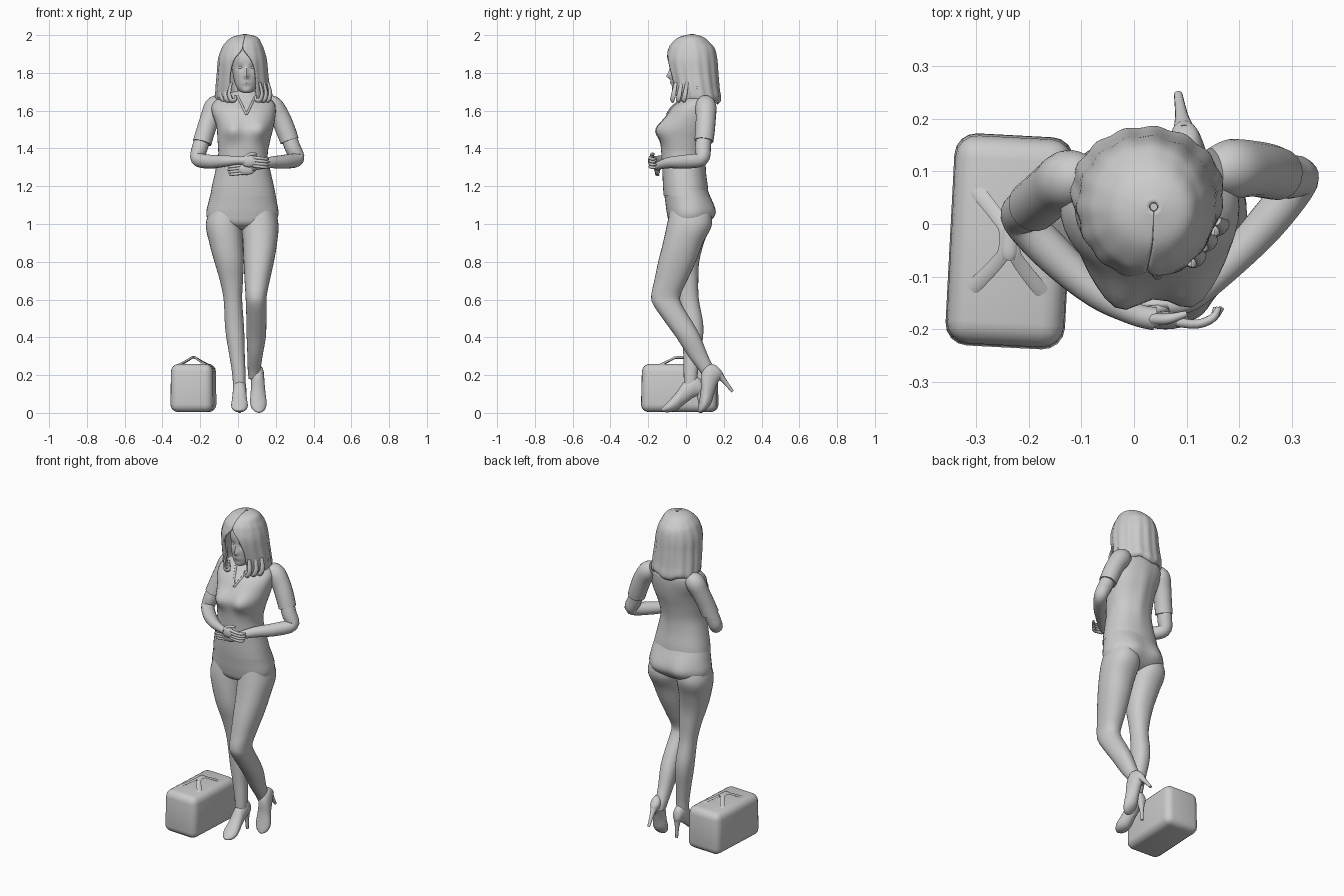
import bpy, bmesh, math
from mathutils import Vector, Matrix

V = Vector


def spline(rows, k=5):
    # Catmull-Rom interpolation of equal-length number rows
    out = []
    for i in range(len(rows) - 1):
        a, b = rows[max(i - 1, 0)], rows[i]
        c, d = rows[i + 1], rows[min(i + 2, len(rows) - 1)]
        for j in range(k):
            t = j / k
            out.append([0.5 * (2*q + (r - p)*t + (2*p - 5*q + 4*r - s)*t*t + (3*q - p - 3*r + s)*t**3)
                        for p, q, r, s in zip(a, b, c, d)])
    return out + [list(rows[-1])]


def skin(name, rings, closed=True, angle=50):
    # bridge rings of points into one smooth surface
    bm = bmesh.new()
    vs = [[bm.verts.new(p) for p in ring] for ring in rings]
    n = len(vs[0])
    for a, b in zip(vs, vs[1:]):
        for i in range(n if closed else n - 1):
            j = (i + 1) % n
            bm.faces.new((a[i], a[j], b[j], b[i]))
    if closed:
        bm.faces.new(vs[0])
        bm.faces.new(vs[-1])
    return finish(name, bm, angle)


def finish(name, bm, angle=50):
    bmesh.ops.recalc_face_normals(bm, faces=bm.faces)
    me = bpy.data.meshes.new(name)
    bm.to_mesh(me)
    bm.free()
    me.shade_smooth()
    me.set_sharp_from_angle(angle=math.radians(angle))
    ob = bpy.data.objects.new(name, me)
    bpy.context.collection.objects.link(ob)
    return ob


def body(name, rows, n=32, bumps=()):
    # horizontal oval sections (z, x0, x1, y0, y1); bumps (x, z, sx, sz, amount, side) push y
    rings = []
    for z, x0, x1, y0, y1 in spline(rows):
        ring = []
        for i in range(n):
            a = 2 * math.pi * i / n
            s, c = math.sin(a), math.cos(a)
            x = (x0 + x1)/2 + (x1 - x0)/2 * math.copysign(abs(s)**0.9, s)
            y = (y0 + y1)/2 - (y1 - y0)/2 * math.copysign(abs(c)**0.9, c)
            for bx, bz, sx, sz, amt, side in bumps:
                if c * side < 0:
                    y += amt * min(1, 3*abs(c)) * math.exp(-((x - bx)/sx)**2 - ((z - bz)/sz)**2)
            ring.append(V((x, y, z)))
        rings.append(ring)
    return skin(name, rings)


def tube(name, rows, n=16, flat=1.0, k=5):
    # round or flattened tube along points (x, y, z, radius)
    pts = spline(rows, k)
    nrm, rings = V((0, 0, 1)), []
    for i, p in enumerate(pts):
        t = (V(pts[min(i + 1, len(pts) - 1)][:3]) - V(pts[max(i - 1, 0)][:3])).normalized()
        nrm = (nrm - t * nrm.dot(t)).normalized()
        side = t.cross(nrm)
        rings.append([V(p[:3]) + p[3] * (side * math.cos(2*math.pi*j/n) + nrm * flat * math.sin(2*math.pi*j/n))
                      for j in range(n)])
    return skin(name, rings)


def ball(name, loc, size, rot_z=0):
    bm = bmesh.new()
    bmesh.ops.create_uvsphere(bm, u_segments=20, v_segments=12, radius=1)
    m = Matrix.Translation(loc) @ Matrix.Rotation(rot_z, 4, 'Z') @ Matrix.Diagonal((*size, 1))
    bmesh.ops.transform(bm, matrix=m, verts=bm.verts)
    return finish(name, bm)


# shirt torso with bust, and trouser hips
shirt = body("shirt", [(1.15, -.146, .2, -.118, .118), (1.2, -.138, .19, -.122, .114), (1.28, -.12, .172, -.125, .102),
    (1.36, -.105, .157, -.13, .1), (1.44, -.108, .17, -.132, .115), (1.52, -.115, .19, -.12, .138),
    (1.6, -.14, .2, -.088, .152), (1.65, -.125, .185, -.04, .15), (1.69, -.05, .12, 0, .13), (1.705, -.01, .09, .01, .11)],
    40, [(-.03, 1.5, .055, .055, -.047, -1), (.115, 1.5, .055, .055, -.047, -1), (.04, 1.45, .02, .2, .012, 1)])
body("trouser_hips", [(1.18, -.14, .194, -.118, .114), (1.12, -.155, .205, -.11, .132), (1.05, -.168, .214, -.1, .135),
    (1.0, -.14, .185, -.085, .1), (.97, -.05, .1, -.04, .04)],
    40, [(-.05, 1.06, .07, .07, .026, 1), (.11, 1.06, .07, .07, .026, 1)])

# legs: one straight, one bent at the knee
body("straight_leg", [(1.1, -.14, .02, -.08, .11), (1.0, -.17, .022, -.095, .13), (.9, -.152, .026, -.095, .095),
    (.8, -.125, .03, -.085, .07), (.7, -.096, .026, -.06, .065), (.6, -.076, .022, -.04, .068), (.48, -.07, .03, -.025, .09),
    (.4, -.062, .034, -.02, .09), (.3, -.045, .036, -.014, .075), (.2, -.03, .04, -.012, .062), (.13, -.026, .038, -.012, .06)])
body("bent_leg", [(1.1, .04, .19, -.08, .12), (1.0, .02, .214, -.1, .138), (.9, .026, .207, -.122, .09), (.8, .03, .19, -.147, .052),
    (.7, .035, .168, -.168, .006), (.62, .04, .152, -.184, -.03), (.57, .042, .15, -.172, -.02), (.48, .045, .15, -.11, .035),
    (.4, .046, .147, -.052, .078), (.3, .05, .13, .012, .118), (.22, .052, .118, .072, .156), (.18, .056, .116, .095, .17)])


def shoe(label, place):
    # high-heeled shoe: sections along the foot, plus a tapering heel
    rows = [(.092, .105, .14, .012), (.08, .095, .175, .026), (.04, .082, .195, .035), (-.01, .045, .165, .036),
            (-.05, .014, .11, .041), (-.085, .004, .07, .044), (-.115, .004, .04, .032), (-.132, .01, .022, .01)]
    rings = [[V((w * math.sin(a), y, (z0 + z1)/2 + (z1 - z0)/2 * math.cos(a)))
              for a in (2*math.pi*i/20 for i in range(20))] for y, z0, z1, w in spline(rows)]
    up = skin(label + "_shoe", rings)
    heel = tube(label + "_shoe_heel", [(0, .07, .12, .024), (0, .076, .07, .013), (0, .08, 0, .008)], 12)
    for ob in (up, heel):
        ob.data.transform(place)


shoe("straight_leg", Matrix.Translation((.008, 0, 0)))
shoe("bent_leg", Matrix.Translation((.092, .195, .205)) @ Matrix.Rotation(math.radians(9), 4, 'Z')
     @ Matrix.Rotation(math.radians(35), 4, 'X') @ Matrix.Translation((0, -.09, -.105)))

# arms: sleeve and bare forearm
tube("left_sleeve", [(.15, .1, 1.64, .045), (.185, .105, 1.62, .056), (.225, .105, 1.56, .053),
     (.255, .1, 1.49, .052), (.273, .095, 1.44, .05)], 20)
tube("left_arm", [(.255, .1, 1.5, .038), (.287, .09, 1.41, .042), (.312, .082, 1.345, .038), (.25, .0, 1.33, .037),
     (.17, -.085, 1.325, .03), (.11, -.142, 1.31, .022), (.07, -.152, 1.3, .022)], 20)
tube("right_sleeve", [(-.09, .085, 1.64, .045), (-.122, .085, 1.62, .056), (-.148, .07, 1.56, .052),
     (-.172, .05, 1.49, .05), (-.19, .035, 1.43, .05)], 20)
tube("right_arm", [(-.17, .055, 1.5, .038), (-.2, .03, 1.41, .042), (-.212, .008, 1.345, .038), (-.15, -.06, 1.33, .037),
     (-.07, -.13, 1.333, .03), (.0, -.17, 1.337, .022), (.04, -.18, 1.335, .022)], 20)

# hands folded over each other
ball("right_palm", (.06, -.183, 1.332), (.046, .017, .032))
ball("left_palm", (.045, -.152, 1.292), (.05, .016, .032))
for i in range(4):
    z = 1.352 - .015 * i
    tube(f"right_finger_{i+1}", [(.08, -.186, z, .009), (.12, -.19, z - .004, .0085),
         (.15, -.178, z - .008, .008), (.167 - .006*abs(i - 1), -.158, z - .008, .005)], 8, k=3)
    z = 1.312 - .014 * i
    tube(f"left_finger_{i+1}", [(.03, -.152, z, .009), (-.01, -.155, z - .005, .0085),
         (-.035, -.152, z - .008, .008), (-.055 + .007*abs(i - 1), -.143, z - .012, .005)], 8, k=3)
tube("right_thumb", [(.03, -.18, 1.345, .011), (.065, -.18, 1.368, .01), (.1, -.17, 1.37, .006)], 8)
tube("left_thumb", [(.07, -.155, 1.3, .011), (.03, -.165, 1.325, .01), (.0, -.16, 1.325, .006)], 8)

# v-shaped collar laid on the shirt
for s in (-1, 1):
    pts = [shirt.closest_point_on_mesh(V((.045 + s*w, y, z)))[1] for w, y, z in
           ((.05, -.02, 1.69), (.03, -.06, 1.65), (.015, -.09, 1.615), (0, -.11, 1.585))]
    tube("collar_right" if s < 0 else "collar_left", [(*p, .006) for p in pts], 8)

# neck and face
tube("neck", [(.04, .075, 1.62, .055), (.042, .06, 1.69, .045), (.045, .045, 1.77, .046)], 20)
cx = .045
body("head", [(z, cx - w, cx + w, y0, y1) for z, w, y0, y1 in
     [(1.694, .012, -.055, -.02), (1.702, .034, -.066, .02), (1.73, .056, -.074, .06), (1.78, .07, -.08, .1),
      (1.83, .077, -.08, .12), (1.88, .08, -.083, .13), (1.93, .07, -.066, .115), (1.965, .045, -.03, .09), (1.98, .01, .02, .05)]],
     64, [(cx, 1.782, .012, .014, -.022, -1), (cx, 1.81, .01, .024, -.011, -1), (cx, 1.748, .022, .009, -.008, -1),
          (cx, 1.708, .02, .012, -.004, -1), (cx - .03, 1.828, .018, .013, .009, -1), (cx + .03, 1.828, .018, .013, .009, -1)])
for s, side in ((-1, "right"), (1, "left")):
    ball(side + "_eye", (cx + s*.03, -.058, 1.828), (.014, .012, .009))
    ball(side + "_earring", (cx + s*.118, .06, 1.72), (.006, .006, .01))

# hair: shell of strands parted over the face
rings = []
for z, x0, x1, y0, y1, g in spline([(2.0, .03, .045, .025, .04, 0), (1.985, -.03, .1, -.035, .09, 0), (1.95, -.068, .122, -.075, .13, 0),
        (1.92, -.085, .135, -.09, .15, .05), (1.87, -.1, .148, -.1, .16, .36), (1.8, -.105, .155, -.09, .165, .52),
        (1.72, -.112, .163, -.07, .172, .52), (1.665, -.113, .163, -.055, .18, .5), (1.645, -.1, .15, -.04, .165, .55)]):
    g, ring = max(g, .004), []
    for i in range(81):
        a = g + (2*math.pi - 2*g) * i / 80
        f = 1 + .018 * math.sin(a * 15) * min(1, (2.0 - z) * 6)
        ring.append(V(((x0 + x1)/2 + (x1 - x0)/2 * f * math.sin(a), (y0 + y1)/2 - (y1 - y0)/2 * f * math.cos(a),
                       z + .012 * math.sin(a * 5 + 1) * max(0, (1.75 - z) * 8))))
    rings.append(ring)
hair = skin("hair", rings, closed=False)
mod = hair.modifiers.new("thickness", 'SOLIDIFY')
mod.thickness, mod.offset = .01, 0

# curled hair ends either side of the neck
for s in (-1, 1):
    for i in range(3):
        x, y = .04 + s * (.075 + .022*i), -.055 + .03*i
        tube(f"hair_curl_{'right' if s < 0 else 'left'}_{i+1}",
             [(x, y, 1.75, .009), (x + s*.012, y - .01, 1.69, .014), (x, y - .018, 1.655, .014),
              (x - s*.022, y - .016, 1.66, .01), (x - s*.02, y - .01, 1.682, .004)], 10, .6)

# travel bag
bm = bmesh.new()
bmesh.ops.create_cube(bm, size=1)
for v in bm.verts:
    taper = .97 if v.co.z > 0 else 1
    v.co = V((v.co.x * .228 * taper, v.co.y * .405 * taper, (v.co.z + .5) * .256 + .004))
bmesh.ops.bevel(bm, geom=bm.edges[:], offset=.042, segments=4, profile=.5, affect='EDGES')
bag = finish("bag", bm, 40)
parts = [bag]

# bag straps meeting at a wrapped grip
for s, side in ((-1, "right"), (1, "left")):
    half = [(s*.08, .105, .25, .014), (s*.06, .085, .262, .014), (s*.025, .045, .282, .013), (s*.01, .02, .293, .012)]
    parts.append(tube(f"bag_{side}_strap", half + [(x, -y, z, r) for x, y, z, r in reversed(half)], 8, .25))
parts.append(tube("bag_grip", [(0, -.035, .29, .012), (0, -.02, .292, .016), (0, .02, .292, .016), (0, .035, .29, .012)], 10, .5))
place = Matrix.Translation((-.236, -.033, 0)) @ Matrix.Rotation(math.radians(-3), 4, 'Z')
for ob in parts:
    ob.data.transform(place)
